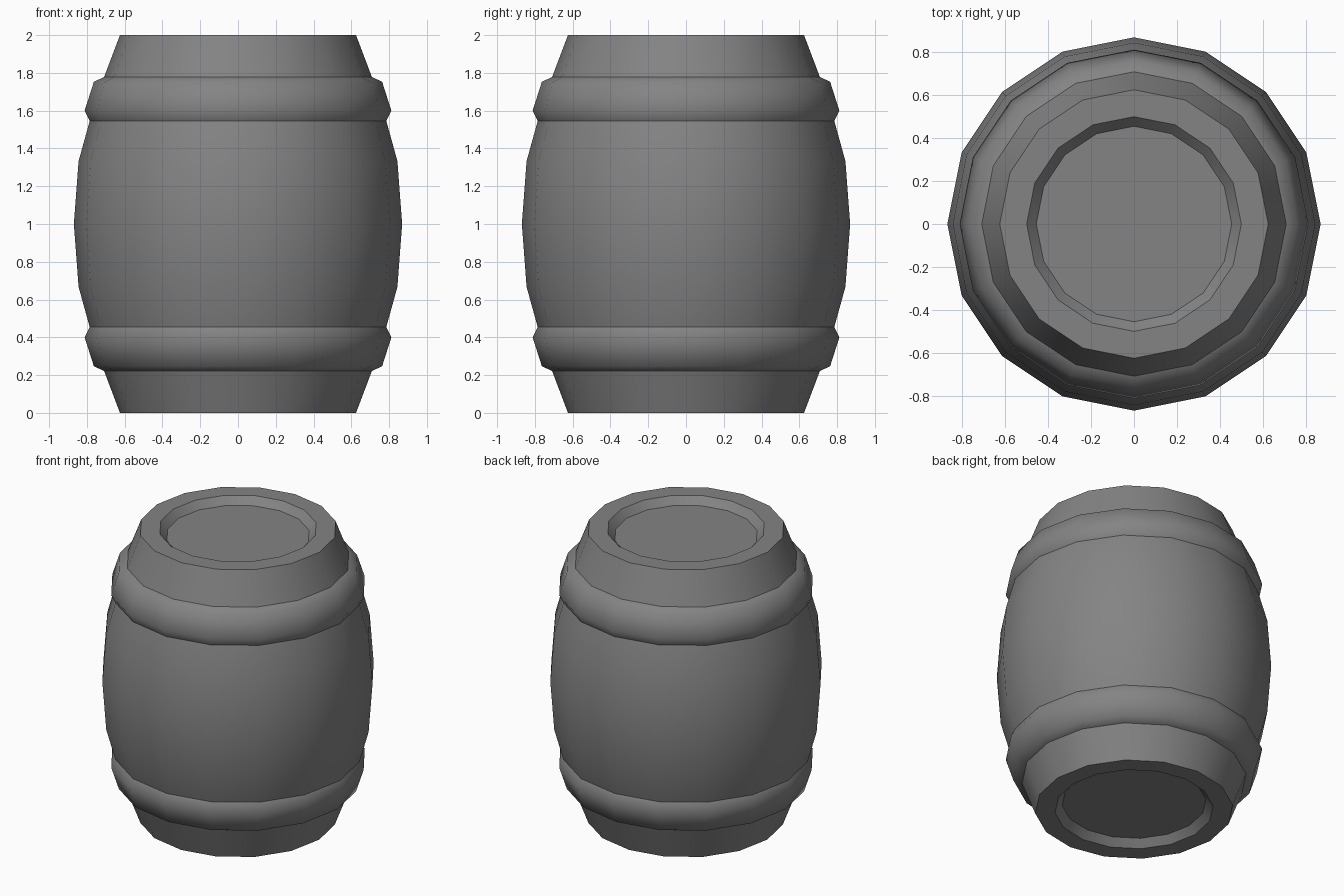
import bpy, bmesh
from math import cos, sin, pi

if "Cube" in bpy.data.objects:
    bpy.data.objects.remove(bpy.data.objects["Cube"])

SIDES = 16

# lower half profile: (radius, height, crease here)
half = [
    (0.455, 0.05, True),    # recessed head
    (0.50, 0.0, True),      # inner rim
    (0.625, 0.0, True),     # outer rim
    (0.709, 0.222, True),   # hoop start
    (0.763, 0.247, False),
    (0.812, 0.40, False),
    (0.785, 0.454, True),   # hoop end
    (0.844, 0.667, False),  # belly
]
# full profile: lower half, widest ring, mirrored upper half
profile = half + [(0.869, 1.0, False)] + [(r, 2 - z, s) for r, z, s in reversed(half)]

# barrel: lathe the profile around z
bm = bmesh.new()
rings = [[bm.verts.new((r * cos(2 * pi * i / SIDES), r * sin(2 * pi * i / SIDES), z))
          for i in range(SIDES)] for r, z, _ in profile]
for lo, hi in zip(rings, rings[1:]):
    for i in range(SIDES):
        j = (i + 1) % SIDES
        bm.faces.new((lo[i], lo[j], hi[j], hi[i]))

# flat heads at both ends
bm.faces.new(rings[0][::-1])
bm.faces.new(rings[-1])

# smooth staves and hoops, sharp at rims and hoop borders
for f in bm.faces:
    f.smooth = True
for ring, (_, _, sharp) in zip(rings, profile):
    if sharp:
        for i in range(SIDES):
            bm.edges.get((ring[i], ring[(i + 1) % SIDES])).smooth = False
bmesh.ops.recalc_face_normals(bm, faces=bm.faces)

mesh = bpy.data.meshes.new("barrel")
bm.to_mesh(mesh)
bm.free()
barrel = bpy.data.objects.new("barrel", mesh)
bpy.context.collection.objects.link(barrel)

# dark grey finish
grey = bpy.data.materials.new("dark_grey")
grey.diffuse_color = (0.23, 0.23, 0.23, 1)
grey.use_nodes = True
grey.node_tree.nodes["Principled BSDF"].inputs["Base Color"].default_value = grey.diffuse_color
mesh.materials.append(grey)
